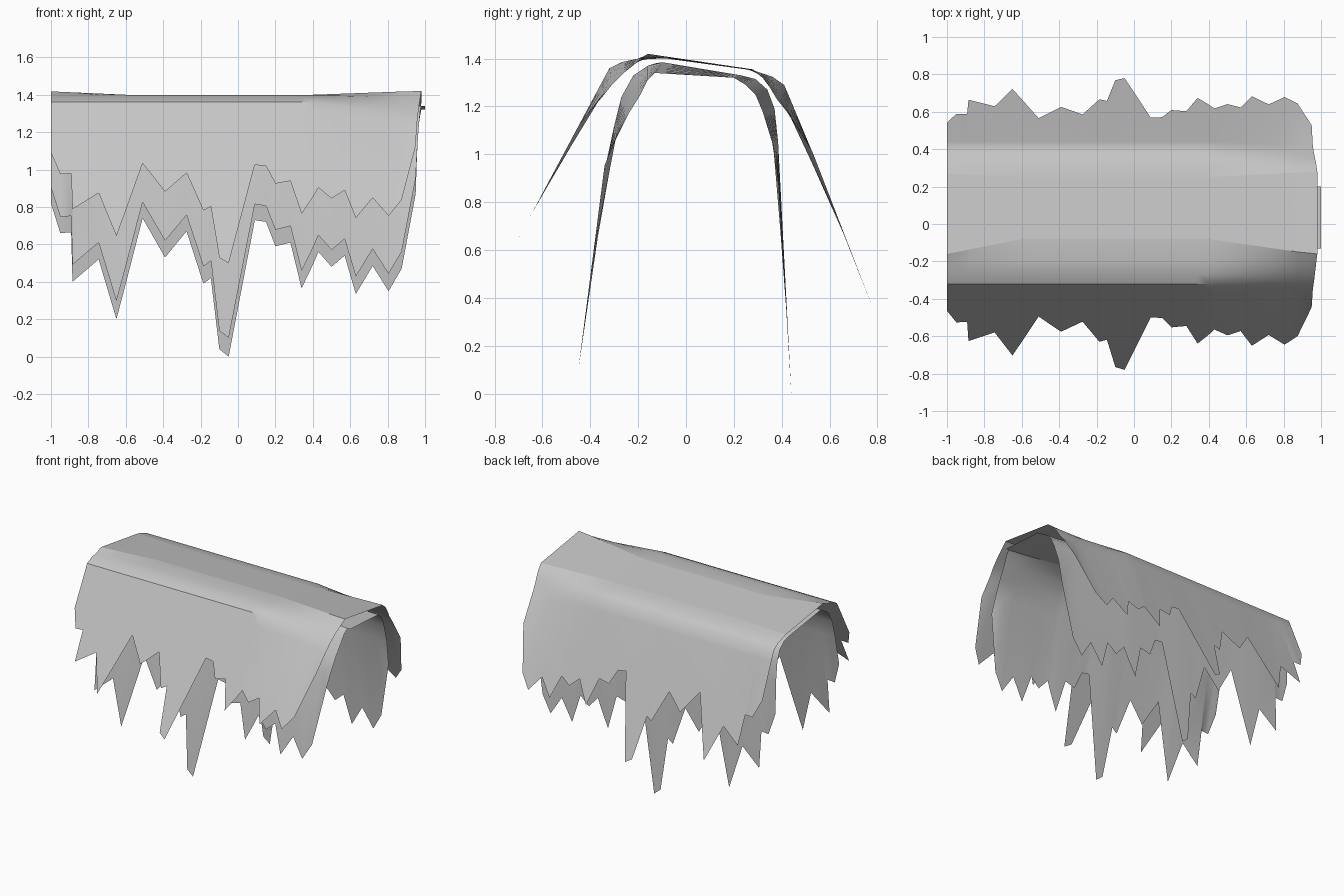
import bpy
import math

default_cube = bpy.data.objects.get("Cube")
if default_cube:
    bpy.data.objects.remove(default_cube, do_unlink=True)

# One plain grey cloth colour
cloth = bpy.data.materials.new("grey_cloth")
cloth.use_nodes = True
cloth.diffuse_color = (0.56, 0.56, 0.56, 1)
cloth.node_tree.nodes["Principled BSDF"].inputs["Base Color"].default_value = cloth.diffuse_color

# Torn hem: position along the length and height of the ragged edge
HEM = [(-1, .82), (-.95, .66), (-.892, .665), (-.885, .4), (-.745, .52), (-.65, .2),
       (-.6, .39), (-.51, .74), (-.39, .53), (-.275, .67), (-.185, .39), (-.145, .42),
       (-.1, .04), (-.05, 0), (.09, .73), (.15, .72), (.2, .59), (.28, .61),
       (.34, .365), (.4, .49), (.43, .56), (.5, .48), (.57, .54), (.63, .335),
       (.72, .485), (.805, .35), (.875, .47), (.95, .87)]
TAPER_START, END_X = .4, .98


def mix(a, b, t):
    return a + (b - a) * t


def taper(x):
    """How far a column has moved from the straight run to the pinched end."""
    return max(0, (x - TAPER_START) / (HEM[-1][0] - TAPER_START))


def make_sheet(name, columns):
    """Skin a grid of points into an open, softly shaded cloth sheet."""
    rows = len(columns[0])
    verts = [p for column in columns for p in column]
    faces = []
    for c in range(len(columns) - 1):
        for r in range(rows - 1):
            a = c * rows + r
            faces.append((a, a + 1, a + rows + 1, a + rows))
    mesh = bpy.data.meshes.new(name)
    mesh.from_pydata(verts, [], faces)
    # Make the outer side of the cloth the front of each face
    if sum(p.normal.z * p.area for p in mesh.polygons) < 0:
        mesh.flip_normals()
    mesh.materials.append(cloth)
    mesh.shade_smooth()
    mesh.set_sharp_from_angle(angle=math.radians(35))
    obj = bpy.data.objects.new(name, mesh)
    bpy.context.collection.objects.link(obj)
    return obj


def skirt_columns(straight, pinched, first, hem):
    """Blend the shoulder profile along the length and hang it to the torn hem.

    first: top point at the far end; hem: tip y, y slope, tip z, z slope."""
    tip_y, slope_y, tip_z, slope_z = hem
    columns = []
    for x, height in HEM:
        t = taper(x)
        column = []
        for row, (p, q) in enumerate(zip(straight, pinched)):
            y, z = mix(p[0], q[0], t), mix(p[1], q[1], t)
            if row == 0 and x < -.6:
                s = (-.6 - x) / .4
                y, z = mix(y, first[0], s), mix(z, first[1], s)
            # The end edge leans outward towards the ridge
            lean = END_X if x == HEM[-1][0] else x
            column.append((mix(lean, x, row / len(straight)), y, z))
        column.append((x, tip_y + slope_y * height, tip_z + slope_z * height))
        columns.append(column)
    return columns


def make_layer(prefix, front, back, overhang):
    """One layer of cloth: two hanging skirts joined by a flat top panel."""
    front_columns = skirt_columns(*front)
    back_columns = skirt_columns(*back)
    make_sheet(prefix + "_front_skirt", front_columns)
    make_sheet(prefix + "_back_skirt", back_columns)
    ridge = [[f[0], b[0]] for f, b in zip(front_columns, back_columns)]
    if overhang:
        ridge.append([(x + overhang, y, z) for x, y, z in ridge[-1]])
    make_sheet(prefix + "_top_panel", ridge)


# Outer cloth, flaring widely
make_layer(
    "outer",
    front=([(-.08, 1.4), (-.2, 1.4), (-.27, 1.385), (-.32, 1.36), (-.355, 1.295)],
           [(-.16, 1.42), (-.21, 1.38), (-.26, 1.34), (-.31, 1.29), (-.35, 1.24)],
           (-.16, 1.418), (-.78, .385, .5, .72)),
    back=([(.25, 1.355), (.3, 1.345), (.36, 1.325), (.41, 1.29), (.44, 1.22)],
          [(.28, 1.355), (.32, 1.32), (.35, 1.28), (.38, 1.23), (.42, 1.18)],
          (.27, 1.355), (.78, -.29, .36, .75)),
    overhang=0)

# Inner cloth, hanging longer and steeper
make_layer(
    "inner",
    front=([(-.1, 1.385), (-.16, 1.37), (-.22, 1.33), (-.27, 1.24), (-.3, 1.12)],
           [(-.13, 1.34), (-.16, 1.31), (-.19, 1.25), (-.24, 1.17), (-.29, 1.07)],
           (-.13, 1.38), (-.45, .126, .1, .98)),
    back=([(.23, 1.33), (.29, 1.315), (.34, 1.27), (.37, 1.19), (.385, 1.05)],
          [(.2, 1.32), (.25, 1.29), (.29, 1.25), (.32, 1.18), (.36, 1.05)],
          (.22, 1.33), (.44, -.06, 0, 1)),
    overhang=.02)
